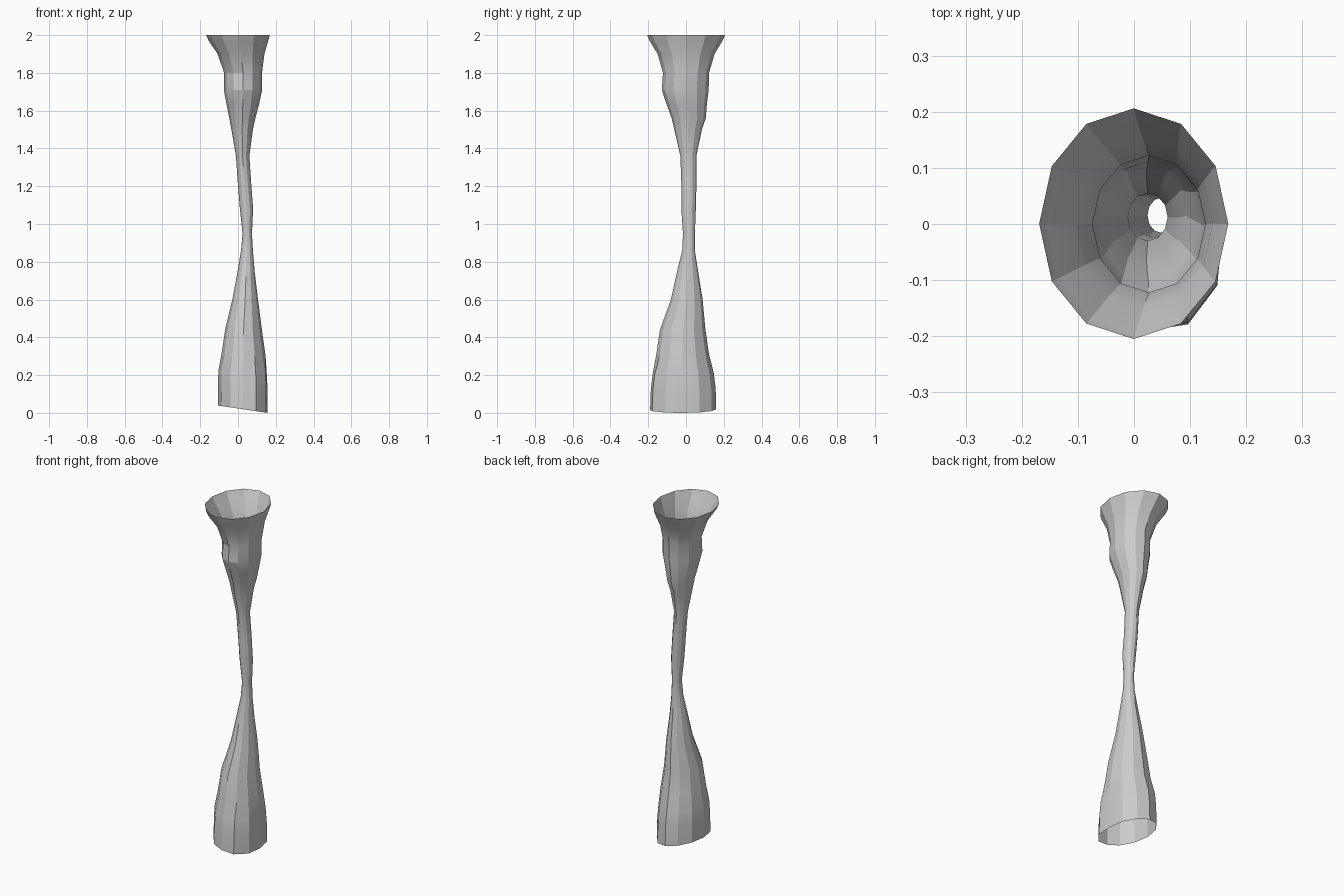
import bpy, bmesh, math

SIDES = 12
# Cross-sections: z, left x, right x, front y, back y
RINGS = [
    (0.025, -0.107, 0.157, -0.190, 0.160),
    (0.13, -0.106, 0.157, -0.186, 0.157),
    (0.21, -0.104, 0.153, -0.176, 0.147),
    (0.31, -0.086, 0.146, -0.157, 0.122),
    (0.44, -0.068, 0.127, -0.138, 0.103),
    (0.60, -0.030, 0.106, -0.080, 0.088),
    (0.75, -0.002, 0.088, -0.047, 0.064),
    (0.86, 0.016, 0.079, -0.020, 0.047),
    (0.95, 0.024, 0.074, -0.016, 0.047),
    (1.08, 0.010, 0.080, -0.025, 0.052),
    (1.20, 0.000, 0.071, -0.024, 0.055),
    (1.36, -0.011, 0.060, -0.030, 0.055),
    (1.50, -0.035, 0.079, -0.062, 0.084),
    (1.56, -0.046, 0.092, -0.076, 0.105),
    (1.64, -0.062, 0.113, -0.105, 0.111),
    (1.71, -0.075, 0.128, -0.128, 0.120),
    (1.80, -0.074, 0.127, -0.122, 0.122),
    (1.90, -0.108, 0.140, -0.150, 0.151),
    (1.97, -0.155, 0.160, -0.193, 0.193),
    (2.00, -0.169, 0.168, -0.205, 0.206),
]

# Open-ended flared tube, skinned through the cross-sections
bm = bmesh.new()
loops = []
for z, x0, x1, y0, y1 in RINGS:
    cx, cy, rx, ry = (x0 + x1) / 2, (y0 + y1) / 2, (x1 - x0) / 2, (y1 - y0) / 2
    tilt = 0.155 * max(0.0, 1 - z / 0.6)          # base rim slopes down to the right
    loop = []
    for i in range(SIDES):
        a = math.tau * i / SIDES
        # slight bulge on the front right of the foot
        k = 1.08 if i in (10, 11) and z < 0.25 else 1.0
        x, y = cx + rx * k * math.cos(a), cy + ry * k * math.sin(a)
        loop.append(bm.verts.new((min(x, x1), max(y, y0), z - tilt * (x - cx))))
    loops.append(loop)
for low, high in zip(loops, loops[1:]):
    for i in range(SIDES):
        j = (i + 1) % SIDES
        bm.faces.new((low[i], low[j], high[j], high[i]))

# Stand on the ground
drop = min(v.co.z for v in bm.verts)
for v in loops[0]:
    v.co.z -= drop

mesh = bpy.data.meshes.new("flared_tube")
bm.to_mesh(mesh)
bm.free()
tube = bpy.data.objects.new("flared_tube", mesh)
bpy.context.collection.objects.link(tube)
bpy.context.view_layer.objects.active = tube
tube.select_set(True)
bpy.ops.object.shade_smooth_by_angle(angle=math.radians(20))
